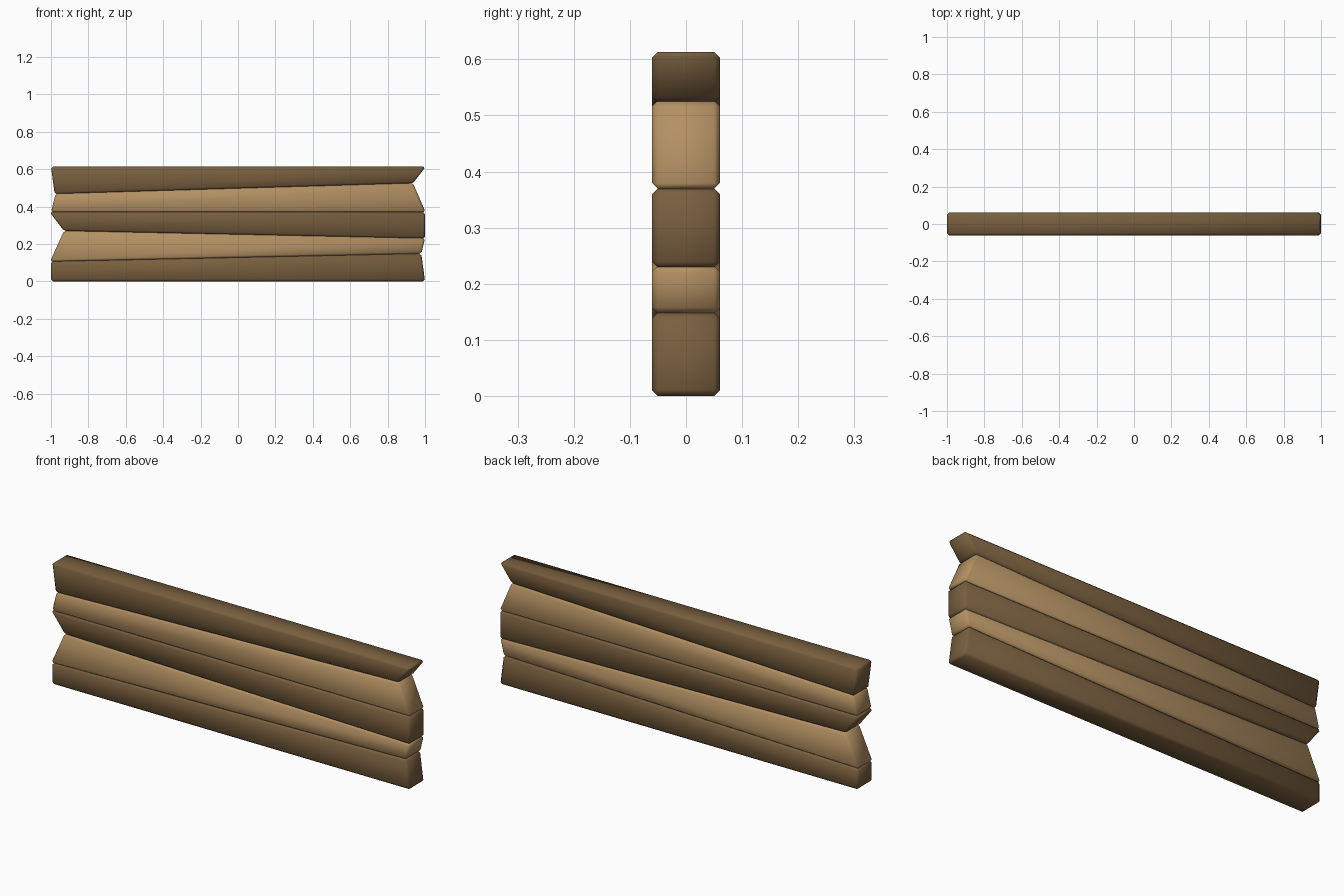
import bpy, bmesh

if "Cube" in bpy.data.objects:
    bpy.data.objects.remove(bpy.data.objects["Cube"])

HALF_DEPTH = 0.061
CHAMFER = 0.011


def material(name, rgb):
    mat = bpy.data.materials.new(name)
    mat.diffuse_color = (*rgb, 1)
    mat.use_nodes = True
    mat.node_tree.nodes["Principled BSDF"].inputs["Base Color"].default_value = mat.diffuse_color
    return mat


dark = material("dark_wood", (0.19, 0.115, 0.05))
light = material("light_wood", (0.45, 0.28, 0.125))


def plank(name, corners, mat):
    """Extrude a tapered front outline through the wall and chamfer its edges."""
    bm = bmesh.new()
    face = bm.faces.new([bm.verts.new((x, -HALF_DEPTH, z)) for x, z in corners])
    side = bmesh.ops.extrude_face_region(bm, geom=[face])["geom"]
    for v in side:
        if isinstance(v, bmesh.types.BMVert):
            v.co.y = HALF_DEPTH
    bmesh.ops.recalc_face_normals(bm, faces=bm.faces)
    bmesh.ops.bevel(bm, geom=bm.edges[:], offset=CHAMFER, offset_type='OFFSET',
                    segments=1, affect='EDGES')
    for f in bm.faces:
        f.smooth = True
    mesh = bpy.data.meshes.new(name)
    bm.to_mesh(mesh)
    bm.free()
    mesh.materials.append(mat)
    obj = bpy.data.objects.new(name, mesh)
    bpy.context.collection.objects.link(obj)


# Corners: bottom left, bottom right, top right, top left
plank("bottom_plank", [(-1, 0), (1, 0), (0.98, 0.149), (-1, 0.107)], dark)
plank("lower_light_plank", [(-1.005, 0.105), (0.98, 0.147), (1, 0.232), (-0.93, 0.271)], light)
plank("middle_plank", [(-0.93, 0.269), (1, 0.228), (1, 0.37), (-1.007, 0.37)], dark)
plank("upper_light_plank", [(-1, 0.369), (1.003, 0.369), (0.935, 0.527), (-0.975, 0.47)], light)
plank("top_plank", [(-0.98, 0.466), (0.935, 0.523), (1.003, 0.613), (-1, 0.613)], dark)
